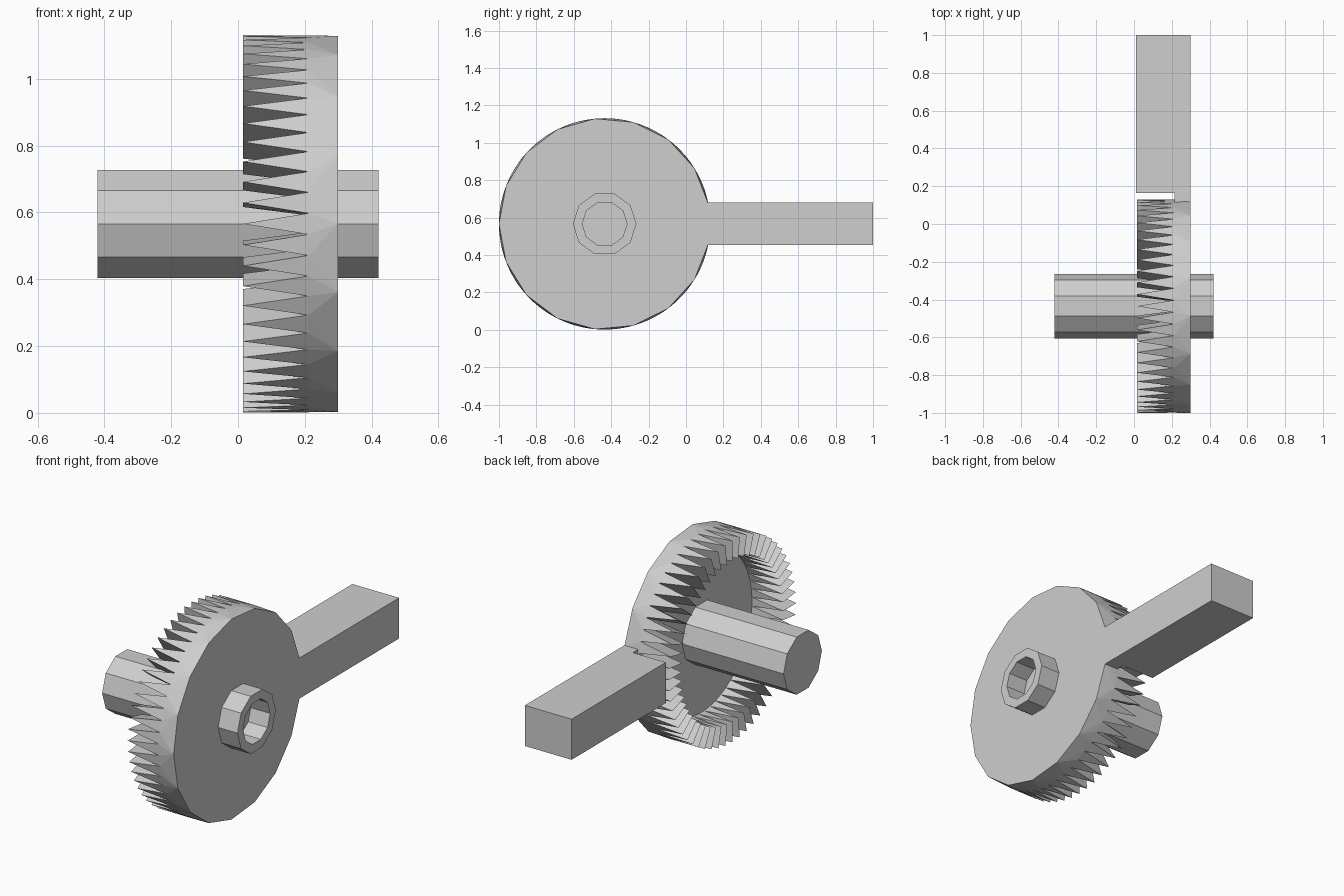
import bpy, bmesh
from math import cos, sin, pi, tau
from mathutils import Vector

cube = bpy.data.objects.get("Cube")
if cube:
    bpy.data.objects.remove(cube, do_unlink=True)

grey = bpy.data.materials.new("plain_grey")
grey.use_nodes = True
grey.diffuse_color = (0.62, 0.62, 0.62, 1)
grey.node_tree.nodes["Principled BSDF"].inputs["Base Color"].default_value = grey.diffuse_color

AXIS = Vector((0, -0.435, 0.566))   # wheel centre line, along x
RADIUS, INNER = 0.565, 0.45
FACE_X, ROOT_X, TIP_X = 0.30, 0.21, 0.015
SIDES, TEETH = 17, 56


def polar(x, r, a):
    return AXIS + Vector((x, r * cos(a), r * sin(a)))


def finish(bm, name):
    bmesh.ops.recalc_face_normals(bm, faces=bm.faces[:])
    mesh = bpy.data.meshes.new(name)
    bm.to_mesh(mesh)
    bm.free()
    mesh.materials.append(grey)
    obj = bpy.data.objects.new(name, mesh)
    bpy.context.collection.objects.link(obj)
    return obj


# Wheel disc: coarse polygon outside, finer ring at the tooth roots
bm = bmesh.new()
for i in range(SIDES):
    bm.verts.new(polar(FACE_X, RADIUS, (i + 0.5) * tau / SIDES))
for i in range(TEETH):
    bm.verts.new(polar(ROOT_X, RADIUS, (i + 0.5) * tau / TEETH))
bmesh.ops.convex_hull(bm, input=bm.verts[:])
bmesh.ops.dissolve_limit(bm, angle_limit=0.002, verts=bm.verts[:], edges=bm.edges[:])
finish(bm, "wheel_disc")

# Crown teeth: radial wedges pointing sideways off the disc
bm = bmesh.new()
for i in range(TEETH):
    a = i * tau / TEETH
    half = pi / TEETH
    outer, inner = [
        [bm.verts.new(p) for p in (polar(ROOT_X, r, a - half), polar(TIP_X, r, a), polar(ROOT_X, r, a + half))]
        for r in (RADIUS, INNER)]
    bm.faces.new(outer)
    bm.faces.new(inner[::-1])
    for j in range(3):
        k = (j + 1) % 3
        bm.faces.new((outer[k], outer[j], inner[j], inner[k]))
finish(bm, "crown_teeth")

# Ten-sided shaft with a socket in one end
bm = bmesh.new()
profile = [(-0.42, 0), (-0.42, 0.17), (0.42, 0.17), (0.42, 0.12), (0.1, 0.12), (0.1, 0)]
points = [bm.verts.new(polar(x, r, 0)) for x, r in profile]
edges = [bm.edges.new(pair) for pair in zip(points, points[1:])]
bmesh.ops.spin(bm, geom=points + edges, cent=AXIS, axis=(1, 0, 0), angle=tau, steps=10)
bmesh.ops.remove_doubles(bm, verts=bm.verts[:], dist=0.0005)
bmesh.ops.dissolve_limit(bm, angle_limit=0.002, verts=bm.verts[:], edges=bm.edges[:])
finish(bm, "shaft")

# Handle bar, notched where it clears the teeth
bm = bmesh.new()
outline = [(0.01, 1), (0.01, 0.165), (0.215, 0.165), (0.215, 0.1), (FACE_X, 0.1), (FACE_X, 1)]
base = bm.faces.new([bm.verts.new((x, y, AXIS.z - 0.114)) for x, y in outline])
top = bmesh.ops.extrude_face_region(bm, geom=[base])["geom"]
bmesh.ops.translate(bm, verts=[v for v in top if isinstance(v, bmesh.types.BMVert)], vec=(0, 0, 0.228))
finish(bm, "handle_bar")
